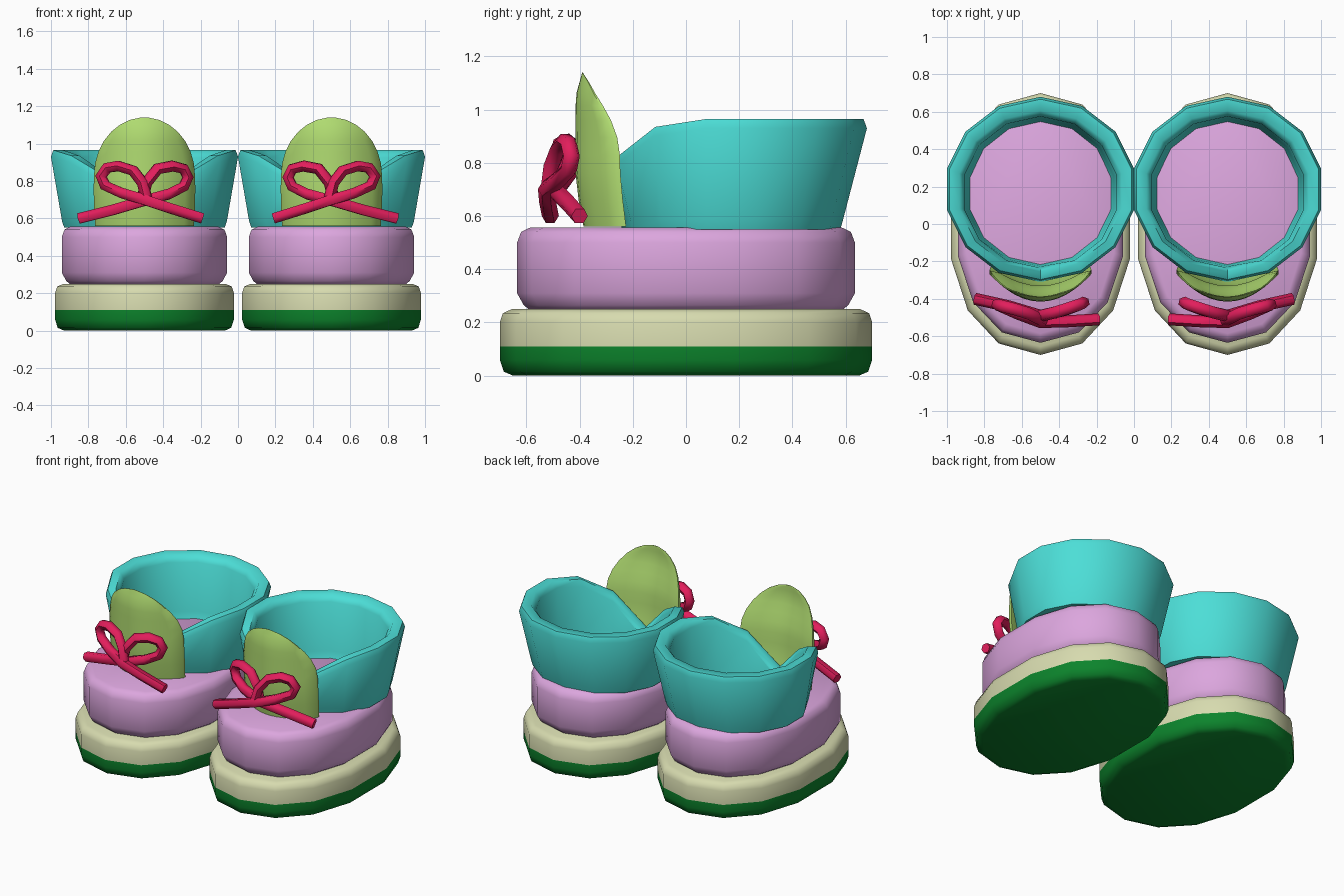
import bpy, bmesh, math

if "Cube" in bpy.data.objects:
    bpy.data.objects.remove(bpy.data.objects["Cube"])

def material(name, rgb):
    m = bpy.data.materials.new(name)
    lin = [((c / 255 + 0.055) / 1.055) ** 2.4 for c in rgb]
    m.diffuse_color = (*lin, 1)
    m.use_nodes = True
    m.node_tree.nodes["Principled BSDF"].inputs["Base Color"].default_value = m.diffuse_color
    return m

TEAL = material("turquoise", (76, 222, 215))
PINK = material("plum", (220, 166, 222))
CREAM = material("cream", (215, 219, 175))
GREEN = material("deep green", (12, 132, 44))
LIME = material("lime", (178, 222, 114))
RED = material("crimson", (226, 30, 92))
SIDES = 14

def finish(obj, mats, angle=60):
    for m in mats:
        obj.data.materials.append(m)
    bpy.ops.object.select_all(action='DESELECT')
    obj.select_set(True)
    bpy.context.view_layer.objects.active = obj
    bpy.ops.object.shade_smooth_by_angle(angle=math.radians(angle))

def from_bmesh(name, bm):
    bmesh.ops.recalc_face_normals(bm, faces=bm.faces)
    me = bpy.data.meshes.new(name)
    bm.to_mesh(me)
    bm.free()
    obj = bpy.data.objects.new(name, me)
    bpy.context.collection.objects.link(obj)
    return obj

def loft(bm, rings, closed=False):
    """Bridge rings of points; cap the ends or join last to first."""
    vs = [[bm.verts.new(p) for p in r] for r in rings]
    n = len(vs[0])
    pairs = list(zip(vs, vs[1:])) + ([(vs[-1], vs[0])] if closed else [])
    for a, b in pairs:
        for i in range(n):
            j = (i + 1) % n
            bm.faces.new((a[i], a[j], b[j], b[i]))
    if not closed:
        bm.faces.new(vs[0])
        bm.faces.new(vs[-1])

def spow(v, e):
    return math.copysign(abs(v) ** e, v)

def oval(cx, cy, rx, ry, z, ex=1.0, ey=1.0):
    """Oval ring starting at the toe; exponents below 1 make it fuller."""
    pts = []
    for i in range(SIDES):
        a = 2 * math.pi * i / SIDES
        h = z(a) if callable(z) else z
        pts.append((cx + rx * spow(math.sin(a), ex), cy - ry * spow(math.cos(a), ey), h))
    return pts

def slab(name, cx, rx, ry, profile, mats, split=None):
    """Rounded oval slab; profile holds (inset, height)."""
    bm = bmesh.new()
    loft(bm, [oval(cx, 0, rx - d, ry - d, z, 0.94, 0.88) for d, z in profile])
    if split is not None:
        for f in bm.faces:
            f.material_index = int(f.calc_center_median().z < split)
    finish(from_bmesh(name, bm), mats)

# Drop of the collar rim at the front notch, by step away from the toe
NOTCH = {0: 0.34, 1: 0.135, 2: 0.03}

def rim(base):
    def height(a):
        k = round(a / (2 * math.pi / SIDES))
        return base - NOTCH.get(min(k, SIDES - k), 0)
    return height

def collar(cx):
    bm = bmesh.new()
    loft(bm, [
        oval(cx, 0.17, 0.44, 0.41, 0.55),
        oval(cx, 0.17, 0.452, 0.42, 0.585),
        oval(cx, 0.185, 0.513, 0.495, rim(0.93)),
        oval(cx, 0.185, 0.5, 0.482, rim(0.965)),
        oval(cx, 0.175, 0.445, 0.43, rim(0.965)),
        oval(cx, 0.17, 0.418, 0.405, rim(0.925)),
        oval(cx, 0.168, 0.402, 0.395, 0.6),
        oval(cx, 0.165, 0.385, 0.38, 0.55),
    ], closed=True)
    finish(from_bmesh("collar", bm), [TEAL])

def tongue(cx):
    """Curved arched plate, thinner toward its outer edge and tip."""
    rows = [(0.56, 0.264), (0.66, 0.27), (0.76, 0.272)]
    for k in range(8):
        a = math.radians(12.2 * k)
        rows.append((0.83 + 0.31 * math.sin(a), 0.27 * math.cos(a)))
    rows.append((1.14, 0.012))
    cols = 10
    rings = []
    for z, w in rows:
        t = 0.085 * min(1, (1.15 - z) / 0.3)
        front, back = [], []
        for i in range(cols + 1):
            u = -1 + 2 * i / cols
            x = u * w
            y = -0.415 + 0.145 * (x / 0.27) ** 2 + 0.03 * max(0, 0.72 - z) / 0.16
            y += 0.025 * max(0, (z - 1.05) / 0.09)
            edge = 0.25 + 0.75 * math.sqrt(max(0, 1 - u * u))
            front.append((cx + x, y, z))
            back.append((cx + x, y + t * edge, z))
        rings.append(front + back[::-1])
    bm = bmesh.new()
    loft(bm, rings)
    finish(from_bmesh("tongue", bm), [LIME])

def lace(name, cx, side, pts):
    cu = bpy.data.curves.new(name, 'CURVE')
    cu.dimensions = '3D'
    cu.bevel_depth = 0.032
    cu.bevel_resolution = 1
    cu.use_fill_caps = True
    sp = cu.splines.new('POLY')
    sp.points.add(len(pts) - 1)
    for p, (x, y, z) in zip(sp.points, pts):
        p.co = (cx + side * x, y, z, 1)
    obj = bpy.data.objects.new(name, cu)
    bpy.context.collection.objects.link(obj)
    bpy.ops.object.select_all(action='DESELECT')
    obj.select_set(True)
    bpy.context.view_layer.objects.active = obj
    bpy.ops.object.convert(target='MESH')
    finish(bpy.context.object, [RED])

# Each lace runs from its loose end through the knot and around a loop
OUTER_LACE = [(0.35, -0.40, 0.60), (0.17, -0.44, 0.645), (0.0, -0.49, 0.695),
              (-0.13, -0.46, 0.73), (-0.21, -0.43, 0.77), (-0.232, -0.42, 0.82),
              (-0.21, -0.43, 0.865), (-0.15, -0.45, 0.88), (-0.07, -0.475, 0.865),
              (-0.01, -0.49, 0.79), (0.01, -0.495, 0.71)]
INNER_LACE = [(-0.31, -0.51, 0.60), (-0.15, -0.52, 0.65), (0.0, -0.525, 0.70),
              (0.12, -0.48, 0.735), (0.21, -0.44, 0.775), (0.232, -0.43, 0.825),
              (0.20, -0.44, 0.87), (0.14, -0.455, 0.88), (0.06, -0.48, 0.855),
              (0.01, -0.505, 0.79), (-0.01, -0.515, 0.71)]

for side, label in ((-1, "left"), (1, "right")):
    cx = 0.5 * side
    # Sole with a darker tread below
    slab(label + "_sole", cx, 0.49, 0.7,
         [(0.05, 0.0), (0.015, 0.015), (0, 0.06), (0, 0.11), (0, 0.2), (0.012, 0.235), (0.045, 0.25)],
         [CREAM, GREEN], 0.11)
    # Shoe body
    slab(label + "_upper", cx, 0.453, 0.635,
         [(0.05, 0.245), (0.025, 0.265), (0, 0.31), (0, 0.5), (0.015, 0.54), (0.05, 0.557)], [PINK])
    collar(cx)
    tongue(cx)
    lace(label + "_outer_lace", cx, side, OUTER_LACE)
    lace(label + "_inner_lace", cx, side, INNER_LACE)
